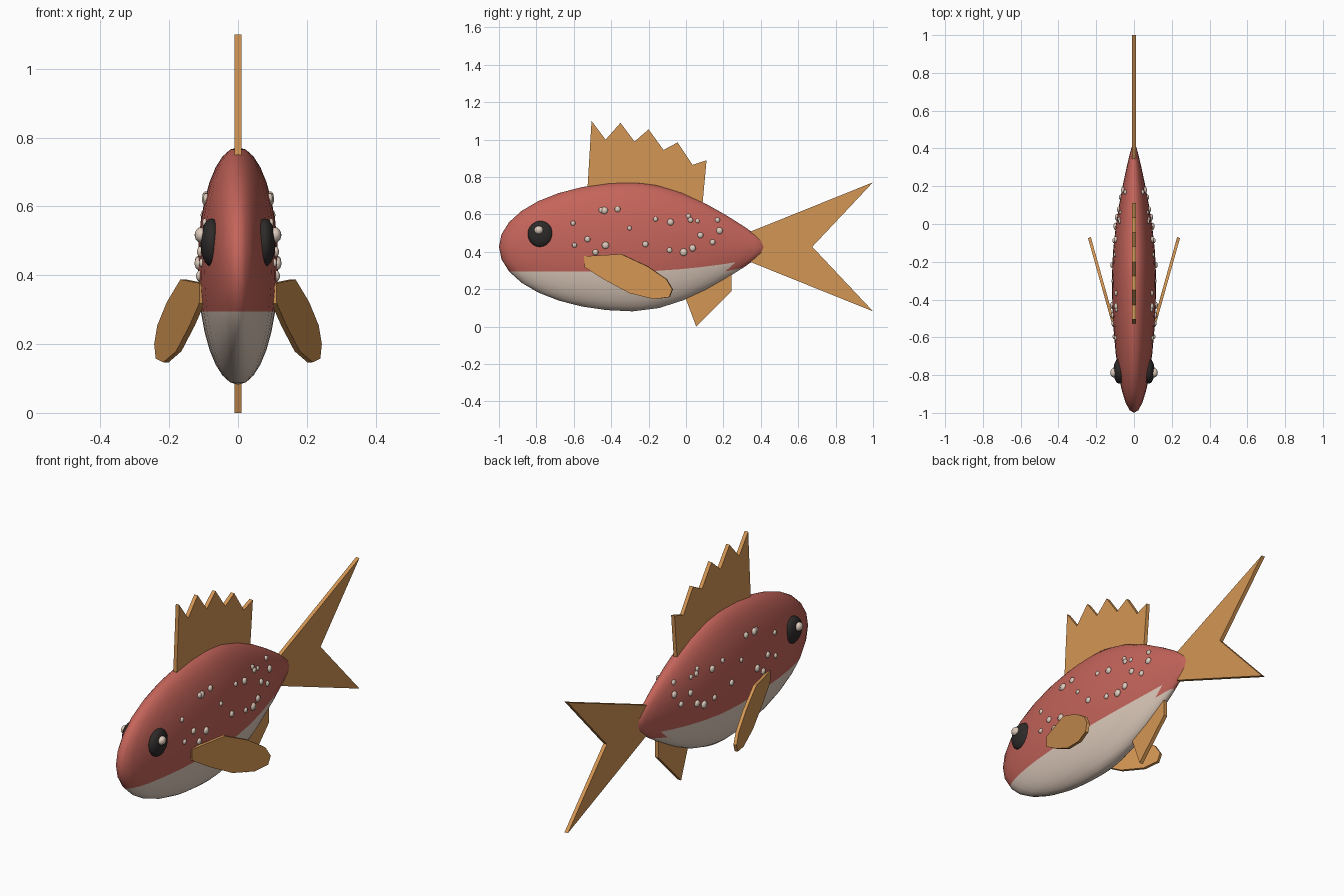
import bpy, bmesh, math

if "Cube" in bpy.data.objects:
    bpy.data.objects.remove(bpy.data.objects["Cube"])

def material(name, rgb):
    m = bpy.data.materials.new(name)
    lin = [(c / 255 / 12.92) if c < 10 else ((c / 255 + 0.055) / 1.055) ** 2.4 for c in rgb]
    m.diffuse_color = (*lin, 1)
    m.use_nodes = True
    m.node_tree.nodes["Principled BSDF"].inputs["Base Color"].default_value = m.diffuse_color
    return m

RED = material("red scales", (196, 100, 90))
CREAM = material("cream belly", (222, 203, 188))
ORANGE = material("orange fin", (212, 150, 84))
BLACK = material("black eye", (46, 42, 42))

CY, CZ = -0.285, 0.427            # body centre
RX, RY, RZ = 0.117, 0.715, 0.345  # body radii

def taper(t):
    return 1 - 0.6 * max(t, 0) ** 1.8

def surface_x(y, z):
    """Half width of the body at a given length and height."""
    t = (y - CY) / RY
    k = taper(t)
    return RX * k * math.sqrt(max(0, 1 - t * t - ((z - CZ) / (RZ * k)) ** 2))

def finish(name, bm, mats, smooth=False):
    bmesh.ops.recalc_face_normals(bm, faces=bm.faces)
    me = bpy.data.meshes.new(name)
    for f in bm.faces:
        f.smooth = smooth
    bm.to_mesh(me)
    bm.free()
    for m in mats:
        me.materials.append(m)
    ob = bpy.data.objects.new(name, me)
    bpy.context.collection.objects.link(ob)
    return ob

def ellipsoid(bm, centre, radii, seg, rings):
    new = bmesh.ops.create_uvsphere(bm, u_segments=seg, v_segments=rings, radius=1)["verts"]
    for v in new:
        v.co = [c + r * a for c, r, a in zip(centre, radii, v.co)]

def fin(name, outline, place=lambda s, y, z: (s, y, z), half=0.01):
    """Flat plate from a (y, z) outline; place() maps thickness and outline to space."""
    bm = bmesh.new()
    a = [bm.verts.new(place(-half, y, z)) for y, z in outline]
    b = [bm.verts.new(place(half, y, z)) for y, z in outline]
    bm.faces.new(a)
    bm.faces.new(b[::-1])
    n = len(a)
    for i in range(n):
        j = (i + 1) % n
        bm.faces.new((a[i], b[i], b[j], a[j]))
    return finish(name, bm, [ORANGE])

# body: ellipsoid narrowed towards the tail, with a pale belly
bm = bmesh.new()
bmesh.ops.create_uvsphere(bm, u_segments=32, v_segments=16, radius=1)
for v in bm.verts:
    k = taper(v.co.y)
    v.co = (v.co.x * RX * k, CY + v.co.y * RY, CZ + v.co.z * RZ * k)
for f in bm.faces:
    f.material_index = 1 if f.calc_center_median().z < 0.322 else 0
finish("body", bm, [RED, CREAM], True)

# upright fins
fin("dorsal_fin", [(-0.535, 0.6), (-0.505, 1.1), (-0.43, 1.0), (-0.35, 1.09), (-0.275, 0.99),
                   (-0.2, 1.055), (-0.12, 0.945), (-0.045, 0.985), (0.035, 0.865),
                   (0.11, 0.89), (0.083, 0.6)])
fin("tail_fin", [(0.28, 0.482), (1.0, 0.772), (0.675, 0.427), (1.0, 0.082), (0.28, 0.372)])
fin("anal_fin", [(-0.02, 0.2), (0.055, 0.0), (0.243, 0.19), (0.243, 0.3), (0.1, 0.3)])

# side fins, swept outwards
SIDE = [(-0.543, 0.377), (-0.345, 0.388), (-0.205, 0.323), (-0.104, 0.254), (-0.072, 0.2),
        (-0.088, 0.158), (-0.168, 0.147), (-0.30, 0.179), (-0.44, 0.254), (-0.54, 0.318)]
for label, d in (("right", 1), ("left", -1)):
    fin(label + "_side_fin", SIDE,
        lambda s, y, z: (d * (0.105 + 0.28 * (y + 0.54) + s * 0.96), y - s * 0.27, z), 0.008)

    # eye and glint
    bm = bmesh.new()
    ellipsoid(bm, (d * 0.077, -0.778, 0.495), (0.032, 0.068, 0.07), 24, 16)
    finish(label + "_eye", bm, [BLACK], True)
    bm = bmesh.new()
    ellipsoid(bm, (d * 0.108, -0.788, 0.517), (0.018, 0.024, 0.022), 16, 10)
    finish(label + "_eye_glint", bm, [CREAM], True)

# raised spots on both flanks: (y, z, radius)
SPOTS = [(-.604, .553, .013), (-.596, .436, .013), (-.527, .468, .016), (-.484, .398, .016),
         (-.452, .623, .015), (-.436, .621, .019), (-.43, .435, .019), (-.366, .628, .016),
         (-.302, .527, .012), (-.217, .441, .016), (-.163, .575, .013), (-.088, .409, .014),
         (-.083, .559, .018), (-.013, .398, .02), (.013, .591, .013), (.024, .57, .014),
         (.035, .42, .018), (.061, .565, .012), (.077, .489, .016), (.142, .452, .015),
         (.168, .57, .014), (.179, .513, .018)]
for label, d in (("right", 1), ("left", -1)):
    bm = bmesh.new()
    for y, z, r in SPOTS:
        ellipsoid(bm, (d * surface_x(y, z), y, z), (r * 0.65, r, r), 10, 8)
    finish(label + "_spots", bm, [CREAM], True)
